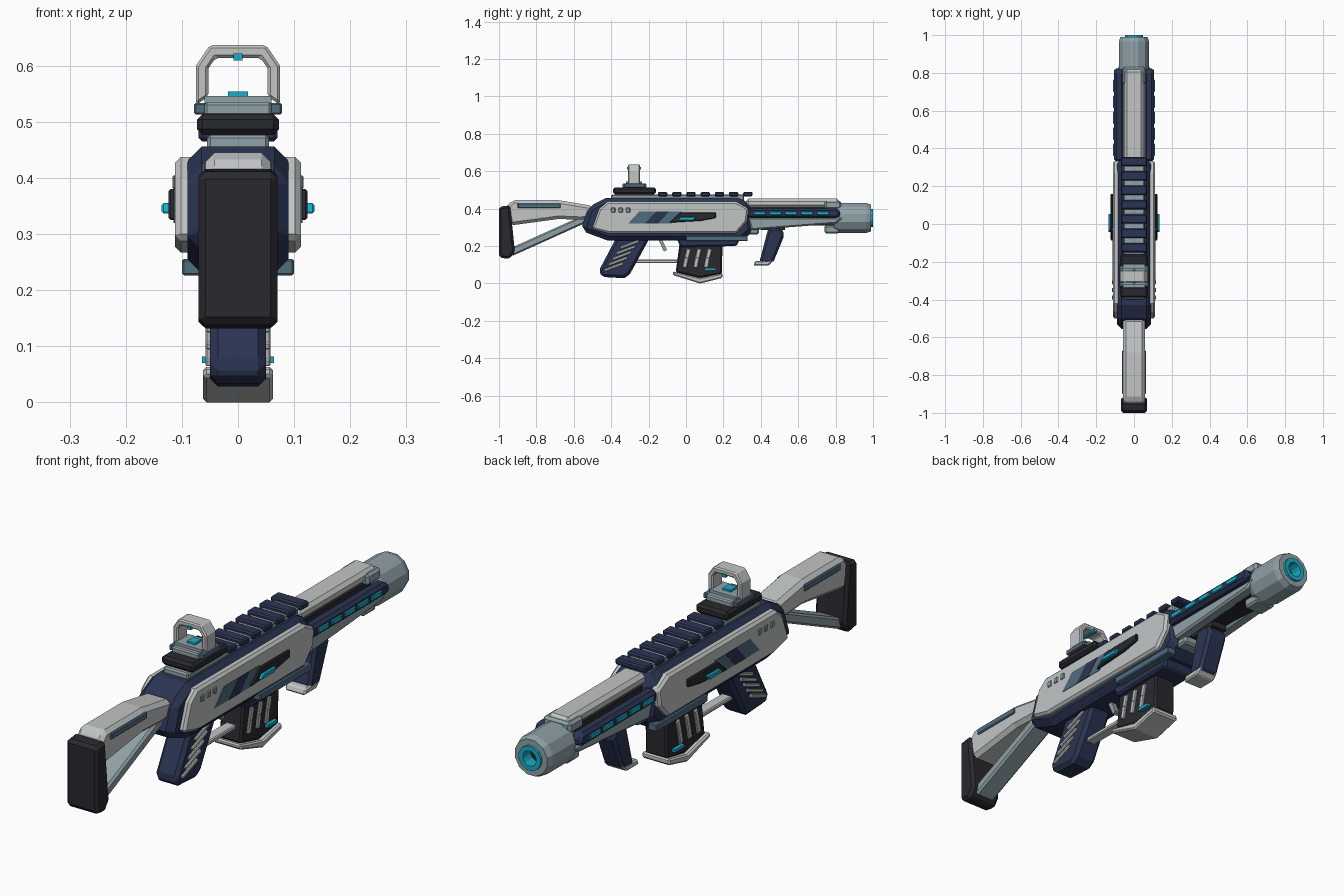
import bpy
import bmesh
import math

if "Cube" in bpy.data.objects:
    bpy.data.objects.remove(bpy.data.objects["Cube"], do_unlink=True)


def make_material(name, red, green, blue):
    mat = bpy.data.materials.new(name)
    mat.use_nodes = True
    color = (red, green, blue, 1)
    mat.diffuse_color = color
    shader = next(n for n in mat.node_tree.nodes if n.type == "BSDF_PRINCIPLED")
    shader.inputs["Base Color"].default_value = color
    shader.inputs["Roughness"].default_value = .6
    return mat


light = make_material("light grey", .54, .56, .56)
steel = make_material("steel grey", .28, .36, .39)
slate = make_material("slate blue", .08, .15, .21)
navy = make_material("navy", .024, .034, .085)
black = make_material("black", .022, .022, .028)
cyan = make_material("cyan", .01, .42, .58)


def finish(bm, name, mat, bevel=0):
    """Turn a bmesh into a flat shaded object with optional chamfers."""
    bmesh.ops.recalc_face_normals(bm, faces=bm.faces)
    mesh = bpy.data.meshes.new(name)
    bm.to_mesh(mesh)
    bm.free()
    mesh.materials.append(mat)
    obj = bpy.data.objects.new(name, mesh)
    bpy.context.collection.objects.link(obj)
    if bevel:
        mod = obj.modifiers.new("chamfer", "BEVEL")
        mod.width = bevel
        mod.segments = 1
        mod.limit_method = "ANGLE"
        mod.angle_limit = math.radians(40)
    return obj


def add_prism(bm, points, start, end, axis="x"):
    """Extrude an outline along x (outline in y, z) or y (outline in x, z)."""
    place = (lambda p, d: (d, p[0], p[1])) if axis == "x" else (lambda p, d: (p[0], d, p[1]))
    near = [bm.verts.new(place(p, start)) for p in points]
    far = [bm.verts.new(place(p, end)) for p in points]
    bm.faces.new(near)
    bm.faces.new(far[::-1])
    count = len(points)
    for i in range(count):
        j = (i + 1) % count
        bm.faces.new((near[j], near[i], far[i], far[j]))


def solid(name, points, half, mat, bevel=0):
    """One outline spanning the whole width."""
    bm = bmesh.new()
    add_prism(bm, points, -half, half)
    return finish(bm, name, mat, bevel)


def pair(name, outlines, inner, outer, mat, bevel=0):
    """Outlines raised on both flanks."""
    bm = bmesh.new()
    for points in outlines:
        for side in (-1, 1):
            add_prism(bm, points, side * inner, side * outer)
    return finish(bm, name, mat, bevel)


def rect(y0, y1, z0, z1):
    return [(y0, z0), (y1, z0), (y1, z1), (y0, z1)]


def bar(y0, z0, y1, z1, thick):
    """Slanted strip outline."""
    length = math.hypot(y1 - y0, z1 - z0)
    dy, dz = (z0 - z1) / length * thick / 2, (y1 - y0) / length * thick / 2
    return [(y0 + dy, z0 + dz), (y0 - dy, z0 - dz), (y1 - dy, z1 - dz), (y1 + dy, z1 + dz)]


def slant(y0, y1, z0, z1, lean):
    return [(y0, z0), (y1, z0), (y1 + lean, z1), (y0 + lean, z1)]


def lathe(name, profile, sides, height, mat):
    """Closed ring of (radius, y) points turned about the bore line."""
    bm = bmesh.new()
    rings = []
    for i in range(sides):
        angle = (i + .5) * math.tau / sides
        rings.append([bm.verts.new((r * math.cos(angle), y, height + r * math.sin(angle)))
                      for r, y in profile])
    for i, ring in enumerate(rings):
        other = rings[(i + 1) % sides]
        for k in range(len(profile)):
            m = (k + 1) % len(profile)
            bm.faces.new((ring[k], ring[m], other[m], other[k]))
    return finish(bm, name, mat)


# Stock
solid("butt_pad", [(-1, .41), (-.94, .418), (-.915, .17), (-.945, .13), (-1, .14)], .07, black, .012)
solid("stock_beam", [(-.96, .41), (-.93, .445), (-.68, .445), (-.5, .415), (-.5, .35),
                     (-.56, .34), (-.68, .345), (-.94, .31)], .058, light, .016)
pair("stock_plate", [rect(-.9, -.67, .403, .43)], .05, .064, slate, .004)
solid("stock_strut", bar(-.94, .165, -.53, .35, .042), .045, steel, .008)

# Receiver and its flank panels
solid("receiver", [(-.555, .31), (-.52, .41), (-.43, .456), (.28, .456), (.34, .43), (.36, .28),
                   (.3, .23), (-.42, .23), (-.555, .28)], .09, navy, .025)
pair("side_panel", [[(-.5, .3), (-.465, .4), (-.42, .437), (.27, .437), (.335, .4), (.325, .33),
                     (.27, .267), (-.41, .267), (-.5, .29)]], .07, .112, light, .017)
pair("panel_vent", [rect(y, y + .022, .38, .405) for y in (-.4, -.36, -.32)], .11, .117, steel, .003)
pair("panel_inlay", [slant(-.31, -.22, .32, .385, .06), slant(-.15, -.08, .32, .385, .06)],
     .11, .114, slate)
pair("panel_slash", [slant(-.22, -.15, .32, .385, .06)], .11, .115, navy)
pair("ejection_port", [[(-.09, .325), (.08, .335), (.16, .35), (.16, .38), (-.03, .38)]],
     .11, .124, black, .004)
pair("bolt_handle", [slant(-.045, .04, .337, .355, .015)], .11, .136, cyan, .003)
pair("lower_rail", [rect(0, .33, .226, .256)], .06, .1, slate, .004)
solid("magazine_well", [(-.05, .24), (.29, .24), (.27, .2), (-.03, .195)], .07, navy, .008)

# Top rail with teeth
solid("rail_base", rect(-.4, .31, .44, .477), .055, steel, .006)
tooth_mesh = bmesh.new()
for i in range(7):
    y = -.15 + i * .076
    add_prism(tooth_mesh, rect(y, y + .05, .465, .49), -.07, .07)
finish(tooth_mesh, "rail_teeth", navy, .006)

# Sight
solid("sight_base", rect(-.39, -.16, .477, .514), .073, black, .01)
solid("sight_mount", rect(-.34, -.21, .51, .535), .06, steel, .005)
pair("sight_clamp", [rect(-.33, -.22, .513, .534)], .05, .078, slate, .003)
outer = [(.075, .53), (.075, .6), (.05, .637)]
inner = [(.053, .545), (.053, .595), (.04, .614)]
mirror = lambda pts: [(-x, z) for x, z in reversed(pts)]
frame_mesh = bmesh.new()
add_prism(frame_mesh, outer + mirror(outer) + [(-x, z) for x, z in inner] + inner[::-1],
          -.31, -.245, "y")
finish(frame_mesh, "sight_frame", light, .005)
solid("sight_floor", rect(-.32, -.235, .53, .546), .06, steel)
solid("sight_emitter", rect(-.3, -.26, .54, .554), .018, cyan)
solid("sight_dot", rect(-.315, -.24, .609, .622), .008, cyan)

# Handguard
solid("barrel_core", rect(.3, .84, .31, .405), .045, black)
solid("top_beam", rect(.32, .82, .405, .453), .05, light, .014)
solid("beam_clamp", rect(.74, .83, .395, .442), .062, steel, .01)
pair("side_rail", [[(.33, .35), (.81, .35), (.83, .37), (.81, .402), (.33, .402)]],
     .055, .105, navy, .012)
pair("side_light", [rect(y, y + .065, .365, .386) for y in (.36, .445, .53, .615, .7)],
     .1, .111, cyan, .003)
pair("lower_guard", [[(.33, .352), (.85, .352), (.8, .32), (.35, .285)]], .035, .085, steel, .008)
solid("guard_block", rect(.3, .39, .262, .3), .06, steel, .008)
solid("muzzle_block", rect(.74, .82, .268, .31), .045, steel, .008)

# Muzzle
lathe("muzzle", [(.03, .79), (.07, .79), (.083, .82), (.083, .965), (.074, .99),
                 (.045, .99), (.045, .95), (.03, .95)], 12, .35, steel)
lathe("muzzle_ring", [(.031, .94), (.05, .94), (.05, 1), (.031, 1)], 12, .35, cyan)
lathe("bore_floor", [(.001, .93), (.036, .93), (.036, .95), (.001, .95)], 12, .35, black)

# Foregrip
solid("foregrip", [(.44, .295), (.51, .297), (.527, .26), (.465, .11), (.4, .105), (.395, .125)],
      .045, navy, .012)
solid("foregrip_mount", rect(.4, .53, .285, .32), .035, black)
solid("foregrip_foot", [(.36, .095), (.44, .095), (.47, .125), (.37, .12)], .045, light, .006)

# Pistol grip
solid("pistol_grip", [(-.37, .25), (-.19, .25), (-.3, .05), (-.33, .028), (-.45, .035), (-.465, .07)],
      .05, navy, .014)
pair("grip_rib", [bar(-.435 + i * .021, .07 + i * .03, -.335 + i * .021, .108 + i * .03, .014)
                  for i in range(5)], .045, .058, light, .003)
solid("trigger", bar(-.14, .24, -.11, .175, .018), .012, steel)
solid("trigger_guard", rect(-.29, -.03, .109, .127), .022, light, .004)

# Magazine
solid("magazine", [(-.035, .21), (.195, .21), (.192, .05), (.07, .03), (-.055, .06)], .05, black, .008)
ribs = []
for y in (.015, .072, .128):
    ribs += [bar(y, .185, y - .012, .135, .022), bar(y - .012, .138, y - .022, .085, .022)]
pair("magazine_rib", ribs, .045, .057, light, .003)
pair("magazine_light", [rect(.1, .16, .07, .082)], .045, .064, cyan)
solid("magazine_base", [(-.07, .065), (-.07, .045), (.075, 0), (.195, .03), (.195, .055),
                        (.075, .03)], .062, light, .006)
